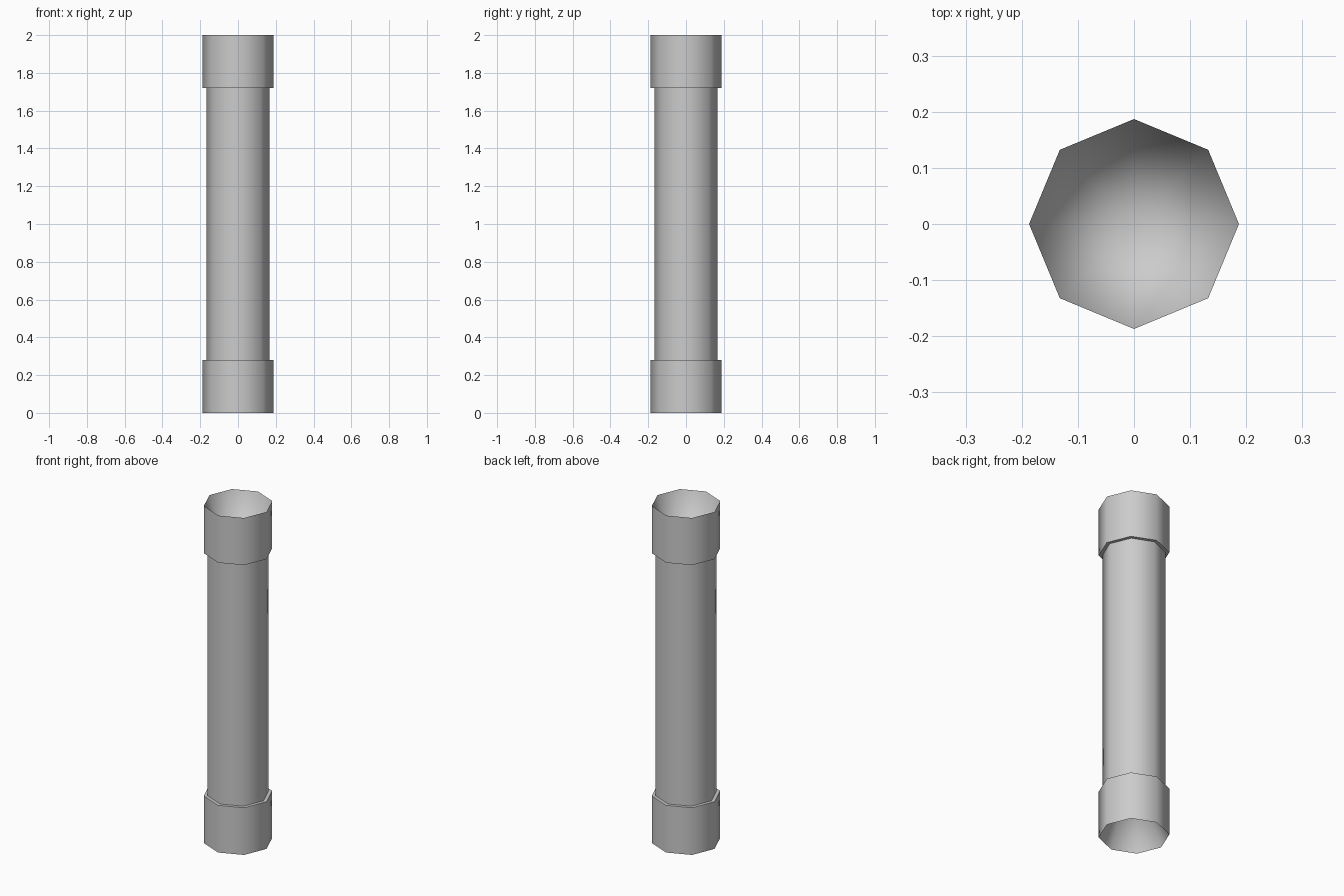
import bpy, bmesh
from math import sin, cos, pi

if "Cube" in bpy.data.objects:
    bpy.data.objects.remove(bpy.data.objects["Cube"])

SIDES = 8
HEIGHT = 2.0
# half profile (radius, z): hollow tip, rim, collar edge, shaft
HALF = [(0, 0.5), (0.187, 0), (0.187, 0.28), (0.167, 0.28)]
PROFILE = HALF + [(r, HEIGHT - z) for r, z in reversed(HALF)]


def lathe(name, profile):
    bm = bmesh.new()
    rings = []
    for r, z in profile:
        if r == 0:
            rings.append([bm.verts.new((0, 0, z))] * SIDES)
        else:
            rings.append([bm.verts.new((r * cos(2 * pi * i / SIDES),
                                        r * sin(2 * pi * i / SIDES), z))
                          for i in range(SIDES)])
    for a, b in zip(rings, rings[1:]):
        for i in range(SIDES):
            j = (i + 1) % SIDES
            # repeated tip vertices collapse quads into triangles
            bm.faces.new(list(dict.fromkeys((a[i], a[j], b[j], b[i]))))
    bmesh.ops.recalc_face_normals(bm, faces=bm.faces)
    mesh = bpy.data.meshes.new(name)
    bm.to_mesh(mesh)
    bm.free()
    obj = bpy.data.objects.new(name, mesh)
    bpy.context.collection.objects.link(obj)
    bpy.ops.object.select_all(action='DESELECT')
    obj.select_set(True)
    bpy.context.view_layer.objects.active = obj
    bpy.ops.object.shade_smooth_by_angle(angle=0.87)
    return obj


# octagonal pipe with a collar and a hollow at each end
lathe("collared_pipe", PROFILE)
